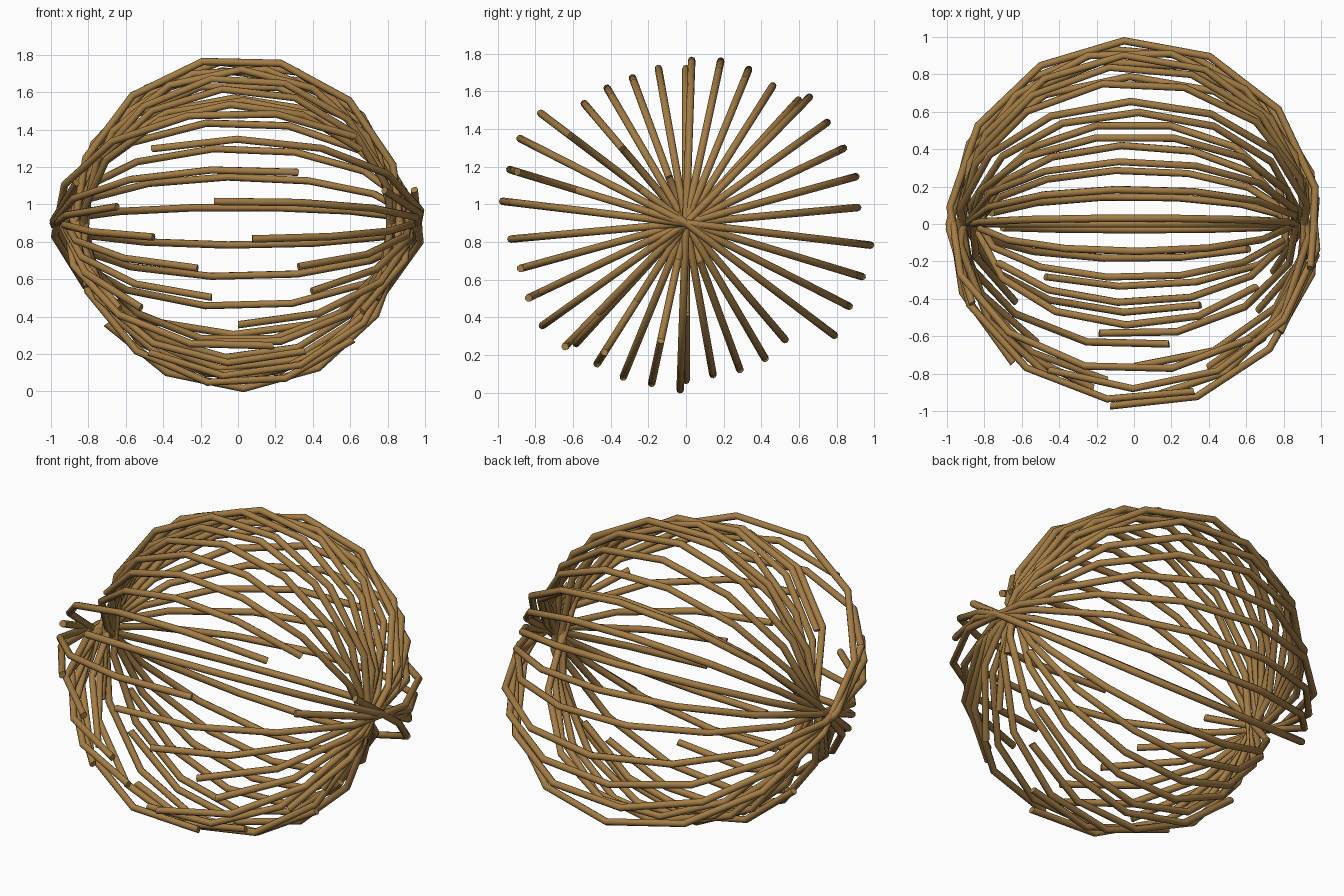
import bpy, bmesh, math
from mathutils import Vector

cube = bpy.data.objects.get("Cube")
if cube:
    bpy.data.objects.remove(cube, do_unlink=True)

CENTRE = Vector((0, 0, 0.9))
TUBE = 0.02          # twig thickness (radius)
SIDES = 8            # sides of a twig
SEGMENTS = 12        # straight pieces in each hoop
ARC = 326.5          # each hoop is left open by a short gap

wood = bpy.data.materials.new("brown_wood")
wood.use_nodes = True
colour = (0.37, 0.205, 0.06, 1)
wood.diffuse_color = colour
wood.node_tree.nodes["Principled BSDF"].inputs["Base Color"].default_value = colour


def hoop(name, radius, tilt, gap):
    """Open twig hoop through the x axis; tilt turns its plane, gap places the opening."""
    a = math.radians(tilt)
    outward = Vector((0, math.cos(a), math.sin(a)))
    across = Vector((0, -math.sin(a), math.cos(a)))
    bm = bmesh.new()
    rings = []
    for k in range(SEGMENTS + 1):
        phi = math.radians(gap + (360 - ARC) / 2 + ARC * k / SEGMENTS)
        radial = Vector((math.sin(phi), 0, 0)) + outward * math.cos(phi)
        ring = []
        for j in range(SIDES):
            t = 2 * math.pi * j / SIDES
            offset = radial * math.cos(t) + across * math.sin(t)
            ring.append(bm.verts.new(CENTRE + radial * radius + offset * TUBE))
        rings.append(ring)
    # Smooth round sides
    for r0, r1 in zip(rings, rings[1:]):
        for j in range(SIDES):
            n = (j + 1) % SIDES
            bm.faces.new((r0[j], r0[n], r1[n], r1[j])).smooth = True
    # Flat cut ends with sharp rims
    for end in (rings[0], rings[-1]):
        for edge in bm.faces.new(end).edges:
            edge.smooth = False
    bmesh.ops.recalc_face_normals(bm, faces=bm.faces)
    mesh = bpy.data.meshes.new(name)
    bm.to_mesh(mesh)
    bm.free()
    mesh.materials.append(wood)
    bpy.context.collection.objects.link(bpy.data.objects.new(name, mesh))


# Four nested layers: radius, first tilt, number of hoops, side of the first gap
layers = {
    "middle": (0.885, 268.0, 5, -1),
    "wide": (0.936, 225.6, 5, 1),
    "outer": (0.988, 173.2, 4, 1),
    "inner": (0.834, 130.4, 5, -1),
}
for layer, (radius, first, count, side) in layers.items():
    for i in range(count):
        tilt = first - 10.1 * i
        gap = side * (-1) ** i * (tilt - 198) + 0.7   # gaps swing to alternate sides
        hoop(f"{layer}_hoop_{i + 1}", radius, tilt, gap)
